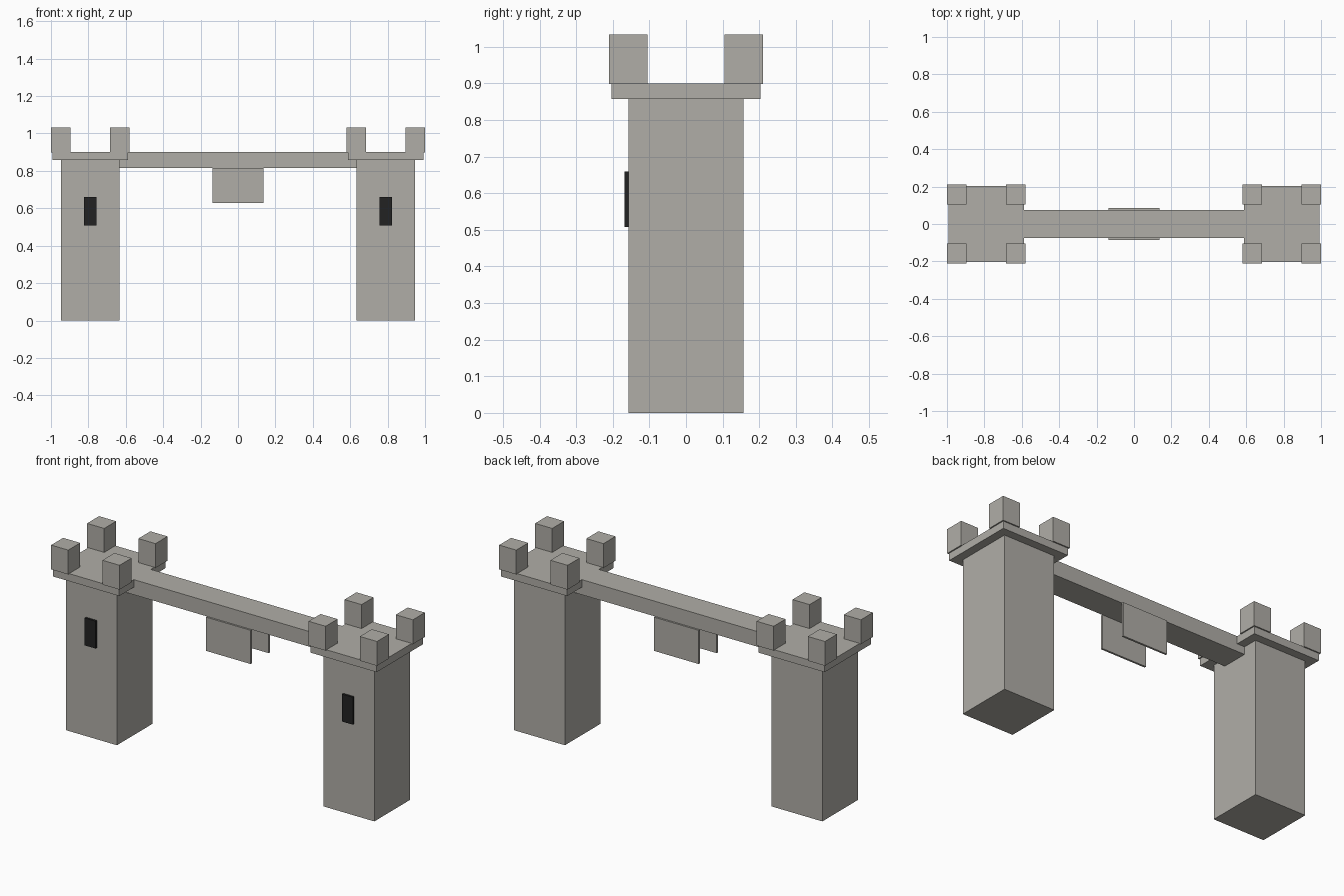
import bpy

if "Cube" in bpy.data.objects:
    bpy.data.objects.remove(bpy.data.objects["Cube"], do_unlink=True)


def make_material(name, colour):
    mat = bpy.data.materials.new(name)
    mat.use_nodes = True
    mat.diffuse_color = colour
    mat.node_tree.nodes["Principled BSDF"].inputs["Base Color"].default_value = colour
    mat.roughness = 0.9
    return mat


STONE = make_material("warm_grey_stone", (0.434, 0.423, 0.386, 1))
DARK = make_material("dark_opening", (0.016, 0.016, 0.016, 1))


def box(name, x, y, z, mat=STONE):
    """Box spanning the given (low, high) ranges."""
    spans = (x, y, z)
    bpy.ops.mesh.primitive_cube_add(size=1, location=[(a + b) / 2 for a, b in spans])
    obj = bpy.context.object
    obj.name = name
    obj.scale = [b - a for a, b in spans]
    bpy.ops.object.transform_apply(location=False, rotation=False, scale=True)
    obj.data.materials.append(mat)
    return obj


def around(centre, half):
    return (centre - half, centre + half)


TOWER_X = 0.79     # tower centre
TOWER = 0.1565     # tower half width
CAP = 0.203        # cap half width
MERLON = 0.0525    # merlon half width
CAP_Z, DECK_Z = 0.858, 0.9

# Two towers, each with a cap, four corner merlons and a front arrow slit
for side, sx in (("left", 1), ("right", -1)):
    cx = sx * TOWER_X
    box(f"{side}_tower", around(cx, TOWER), around(0, TOWER), (0, CAP_Z))
    box(f"{side}_cap", around(cx, CAP), around(0, CAP), (CAP_Z, DECK_Z))
    for mx in (-1, 1):
        for end, my in (("front", -1), ("back", 1)):
            place = "outer" if mx == sx else "inner"
            offset = 0.21 - MERLON
            box(f"{side}_{end}_{place}_merlon", around(cx + mx * offset, MERLON),
                around(my * offset, MERLON), (0.898, 1.033))
    box(f"{side}_arrow_slit", around(cx, 0.033), (-TOWER - 0.012, -TOWER),
        (0.508, 0.66), DARK)

# Bridge between the towers, reaching the tower walls
reach = TOWER_X - TOWER
box("bridge", (-reach, reach), (-0.0745, 0.0745), (0.816, DECK_Z))

# Thin panels hanging under the middle of the bridge
for end, sy in (("front", -1), ("back", 1)):
    box(f"{end}_hanging_panel", around(0, 0.137), around(sy * 0.079, 0.0055),
        (0.629, 0.816))
